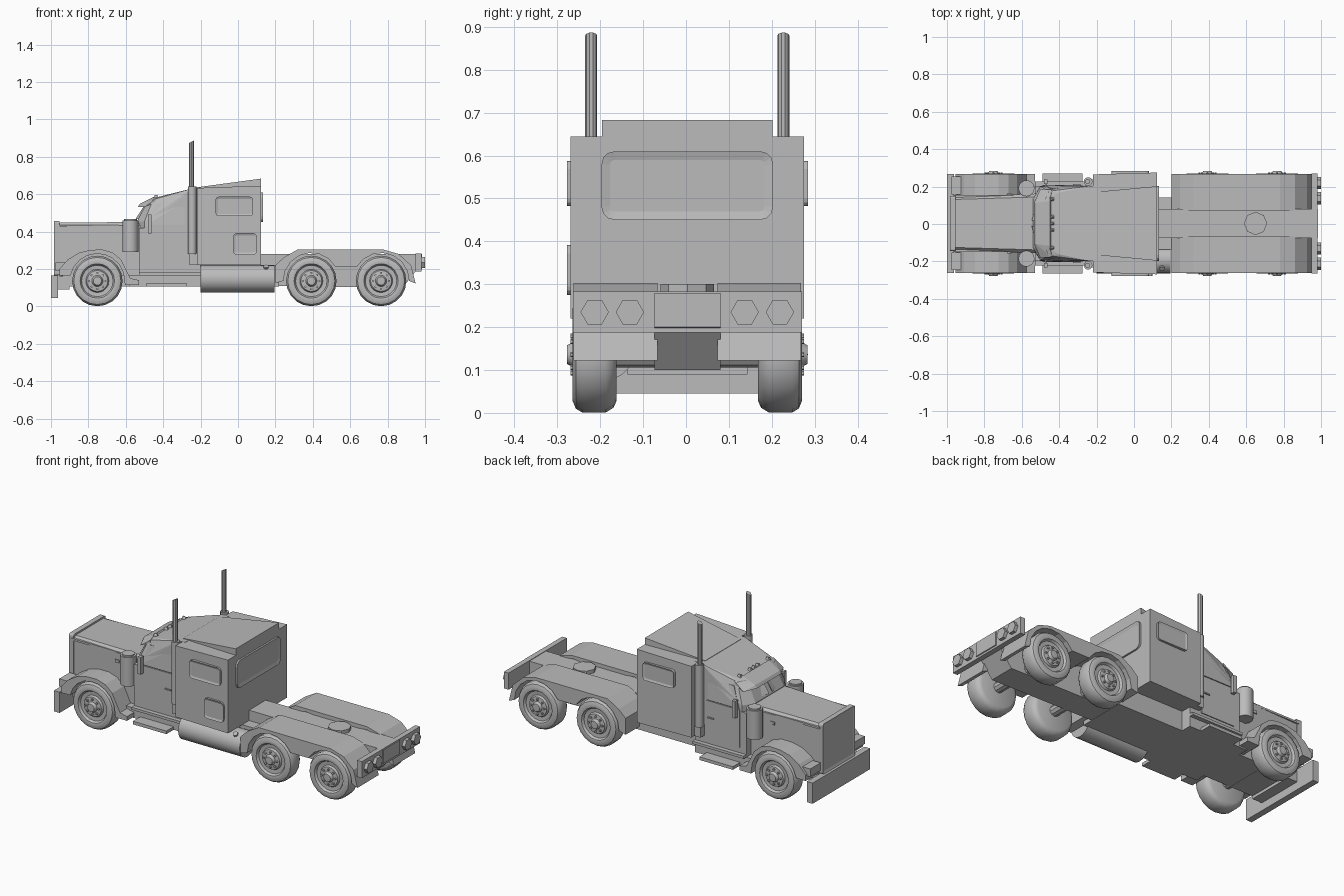
import bpy, bmesh, math
from mathutils import Vector, Matrix

if "Cube" in bpy.data.objects:
    bpy.data.objects.remove(bpy.data.objects["Cube"])

GREY = (0.5, 0.5, 0.5, 1)
paint = bpy.data.materials.new("grey_paint")
paint.use_nodes = True
paint.diffuse_color = GREY
paint.node_tree.nodes["Principled BSDF"].inputs["Base Color"].default_value = GREY
CY = 0.003  # shared sideways offset


def finish(name, bm, smooth=False):
    bmesh.ops.recalc_face_normals(bm, faces=bm.faces)
    bmesh.ops.translate(bm, verts=bm.verts, vec=(0, CY, 0))
    me = bpy.data.meshes.new(name)
    bm.to_mesh(me)
    bm.free()
    me.materials.append(paint)
    ob = bpy.data.objects.new(name, me)
    bpy.context.collection.objects.link(ob)
    if smooth:
        bpy.ops.object.select_all(action='DESELECT')
        ob.select_set(True)
        bpy.context.view_layer.objects.active = ob
        bpy.ops.object.shade_smooth_by_angle(angle=math.radians(35))
    return ob


def hull(name, pts):
    """Convex body from points."""
    bm = bmesh.new()
    for p in pts:
        bm.verts.new(p)
    bmesh.ops.convex_hull(bm, input=bm.verts)
    bmesh.ops.dissolve_limit(bm, angle_limit=0.01, verts=bm.verts, edges=bm.edges)
    return finish(name, bm)


def body(name, sections):
    """Symmetric convex body from (x, z, half width)."""
    return hull(name, [(x, s * w, z) for x, z, w in sections for s in (-1, 1)])


def box(name, x, y, z):
    return hull(name, [(a, b, c) for a in x for b in y for c in z])


def prism(name, profile, y0, y1):
    """Side profile in x, z extruded across the width."""
    bm = bmesh.new()
    f = bm.faces.new([bm.verts.new((x, y0, z)) for x, z in profile])
    new = bmesh.ops.extrude_face_region(bm, geom=[f])["geom"]
    moved = [v for v in new if isinstance(v, bmesh.types.BMVert)]
    bmesh.ops.translate(bm, verts=moved, vec=(0, y1 - y0, 0))
    return finish(name, bm)


def cyl(name, centre, r, length, axis, n=16, smooth=True):
    bm = bmesh.new()
    rot = Vector((0, 0, 1)).rotation_difference(Vector(axis)).to_matrix().to_4x4()
    bmesh.ops.create_cone(bm, cap_ends=True, segments=n, radius1=r, radius2=r,
                          depth=length, matrix=Matrix.Translation(centre) @ rot)
    return finish(name, bm, smooth)


def panel(name, u, v, n, place, radius, rim):
    """Rounded frame with a sunken centre; place maps (u, v, n) to the model."""
    bm = bmesh.new()
    bmesh.ops.create_cube(bm, size=1)
    for p in bm.verts:
        p.co = [(r[0] + r[1]) / 2 + c * (r[1] - r[0]) for r, c in zip((u, v, n), p.co)]
    edges = [e for e in bm.edges if abs(e.verts[0].co.z - e.verts[1].co.z) > 1e-4]
    bmesh.ops.bevel(bm, geom=edges, offset=radius, segments=3, profile=0.5, affect='EDGES')
    bm.normal_update()
    face = max(bm.faces, key=lambda f: f.calc_center_median().z)
    bmesh.ops.inset_region(bm, faces=[face], thickness=rim, depth=0)
    bmesh.ops.translate(bm, verts=face.verts, vec=(0, 0, -0.005))
    for p in bm.verts:
        p.co = place(*p.co)
    return finish(name, bm)


def arc(cx, cz, r, a0, a1, n):
    return [(cx + r * math.cos(math.radians(a0 + (a1 - a0) * i / n)),
             cz + r * math.sin(math.radians(a0 + (a1 - a0) * i / n))) for i in range(n + 1)]


def wheel(name, x, s):
    zc = 0.136
    prof = [(0, .165), (.108, .165), (.124, .172), (.135, .19), (.135, .245), (.126, .26),
            (.107, .268), (.092, .265), (.084, .252), (.062, .25), (.056, .262),
            (.03, .265), (.022, .28), (0, .281)]
    bm = bmesh.new()
    vs = [bm.verts.new((x, s * y, zc + r)) for r, y in prof]
    es = [bm.edges.new(p) for p in zip(vs, vs[1:])]
    bmesh.ops.spin(bm, geom=vs + es, cent=(x, 0, zc), axis=(0, 1, 0),
                   angle=math.tau, steps=20, use_duplicate=False)
    bmesh.ops.remove_doubles(bm, verts=bm.verts, dist=1e-4)
    finish(name, bm, True)
    for i, (bx, bz) in enumerate(arc(x, zc, .043, 0, 315, 7)):
        cyl(name + "_bolt_%d" % i, (bx, s * .266, bz), .006, .012, (0, 1, 0), 6, False)


# chassis, deck and fifth wheel
prism("frame", [(.1, .11), (.88, .1), (.95, .187), (.985, .2), (.985, .28), (.1, .28)], -.077, .077)
box("chassis", (-.93, .22), (-.14, .14), (.107, .22))
cyl("fifth_wheel", (.65, 0, .288), .062, .024, (0, 0, 1), 8, False)
box("tail_plate", (.95, .98), (-.267, .267), (.187, .283))
box("tail_plate_centre", (.97, .985), (-.075, .075), (.205, .263))
for y in (-.216, -.134, .134, .216):
    cyl("tail_light", (.988, y, .235), .033, .022, (1, 0, 0), 6, False)

# hood, grille, bumper
body("hood", [(-.97, .165, .143), (-.97, .43, .143), (-.97, .447, .128), (-.5, .165, .16),
              (-.5, .432, .16), (-.5, .452, .142)])
panel("grille", (-.148, .148), (.165, .457), (.955, .985), lambda u, v, n: (-n, u, v), .012, .014)
box("bumper", (-1, -.963), (-.264, .264), (.045, .165))
box("bumper_plate", (-1.0, -.995), (-.05, .05), (.08, .13))
box("bumper_mount", (-.97, -.9), (-.14, .14), (.09, .165))

# cab
box("cab_lower", (-.53, -.2), (-.2, .2), (.107, .42))
box("cab_sill", (-.58, -.2), (-.2, .2), (.107, .165))
body("cab_upper", [(-.535, .42, .14), (-.5, .42, .2), (-.2, .42, .2), (-.54, .455, .13),
                   (-.5, .455, .198), (-.48, .57, .12), (-.455, .57, .172), (-.4, .592, .165),
                   (-.24, .632, .2), (-.2, .635, .2), (-.2, .55, .2)])
body("sun_visor", [(-.535, .532, .11), (-.5, .53, .185), (-.525, .548, .11), (-.44, .575, .18),
                   (-.45, .586, .12), (-.44, .56, .18)])
for s in (-1, 1):
    hull("windscreen", [(-.543 + .045 * t - .004 * k + .035 * o, s * (.015 + .125 * o), .468 + .07 * t)
                        for t in (0, 1) for o in (0, 1) for k in (0, 1)])
for y in (-.13, -.035, 0, .035, .13):
    hull("roof_light", [(-.44 + dx, y + dy, z) for dx, dy, z in
         [(-.015, -.01, .57), (-.015, .01, .57), (.015, -.01, .578), (.015, .01, .578),
          (-.005, -.006, .596), (-.005, .006, .596), (.01, 0, .597)]])

# sleeper
body("sleeper", [(-.22, .22, .262), (.123, .22, .272), (-.22, .633, .262), (.123, .645, .272)])
body("sleeper_roof", [(-.24, .6, .165), (.123, .6, .199), (-.24, .634, .165), (.123, .683, .199)])
panel("rear_window", (-.2, .2), (.45, .61), (.115, .133), lambda u, v, n: (n, u, v), .03, .02)
panel("side_hatch", (-.025, .1), (.275, .392), (.26, .281), lambda u, v, n: (u, -n, v), .02, .012)

# fuel tank on the right side only
cyl("fuel_tank", (-.002, -.195, .148), .073, .395, (1, 0, 0), 20)
cyl("fuel_cap", (.15, -.235, .205), .014, .025, (0, -.6, .8), 8)

# side profiles of the fenders
front_fender = [(-.955, .165), (-.955, .2), (-.91, .25), (-.85, .287), (-.79, .302),
                (-.725, .304), (-.67, .288), (-.625, .25), (-.6, .2), (-.575, .15),
                (-.53, .14), (-.53, .115), (-.605, .115)] + arc(-.752, .136, .146, 0, 168, 9)
rear_fender = ([(.2, .125), (.2, .22), (.245, .262), (.317, .303), (.78, .303), (.86, .28),
                (.925, .22), (.95, .122)] + arc(.765, .136, .15, 0, 150, 7)
               + arc(.392, .136, .15, 30, 180, 7))

for s, side in ((-1, "right"), (1, "left")):
    prism("front_fender_" + side, front_fender, s * .135, s * .264)
    prism("rear_fender_" + side, rear_fender, s * .07, s * .265)
    for i, x in enumerate((-.752, .392, .765)):
        wheel("wheel_%s_%d" % (side, i), x, s)
    # lamps, air cleaners and exhaust stacks
    box("headlight_" + side, (-.975, -.925), (s * .155, s * .25), (.19, .235))
    cyl("headlight_post_" + side, (-.945, s * .2, .18), .01, .04, (0, 0, 1), 8)
    cyl("air_cleaner_" + side, (-.575, s * .188, .376), .043, .168, (0, 0, 1), 16)
    cyl("air_cleaner_cap_" + side, (-.575, s * .188, .462), .034, .012, (0, 0, 1), 16)
    cyl("stack_muffler_" + side, (-.245, s * .224, .46), .023, .36, (0, 0, 1), 12)
    stack = cyl("stack_pipe_" + side, (-.248, s * .224, .755), .014, .25, (0, 0, 1), 10)
    for v in stack.data.vertices:
        if v.co.z > .8:
            v.co.z += (v.co.x + .248) * .5 - .007 + .007
    box("stack_mount_" + side, (-.26, -.2), (s * .19, s * .235), (.22, .285))
    # door, window, handle, mirror and steps
    box("door_" + side, (-.49, -.275), (s * .19, s * .205), (.212, .43))
    hull("door_window_" + side, [(x, s * (y + k), z) for k in (-.02, .006) for x, y, z in
         [(-.485, .2, .435), (-.285, .2, .435), (-.44, .18, .55), (-.285, .192, .565)]])
    box("door_handle_" + side, (-.325, -.285), (s * .2, s * .211), (.331, .338))
    box("mirror_" + side, (-.482, -.462), (s * .212, s * .235), (.39, .49))
    for z in (.405, .475):
        box("mirror_arm_" + side, (-.475, -.469), (s * .18, s * .215), (z, z + .006))
    box("lower_step_" + side, (-.49, -.275), (s * .19, s * .267), (.107, .125))
    box("upper_step_" + side, (-.53, -.2), (s * .19, s * .225), (.165, .18))
    box("hood_latch_" + side, (-.68, -.655), (s * .14, s * .16), (.375, .392))
    box("hood_rail_" + side, (-.965, -.54), (s * .14, s * .153), (.425, .436))
    panel("sleeper_window_" + side, (-.12, .08), (.482, .587), (.255, .281),
          lambda u, v, n: (u, s * n, v), .018, .012)

# axles
for x in (-.752, .392, .765):
    cyl("axle", (x, 0, .136), .03, .36, (0, 1, 0), 10)
